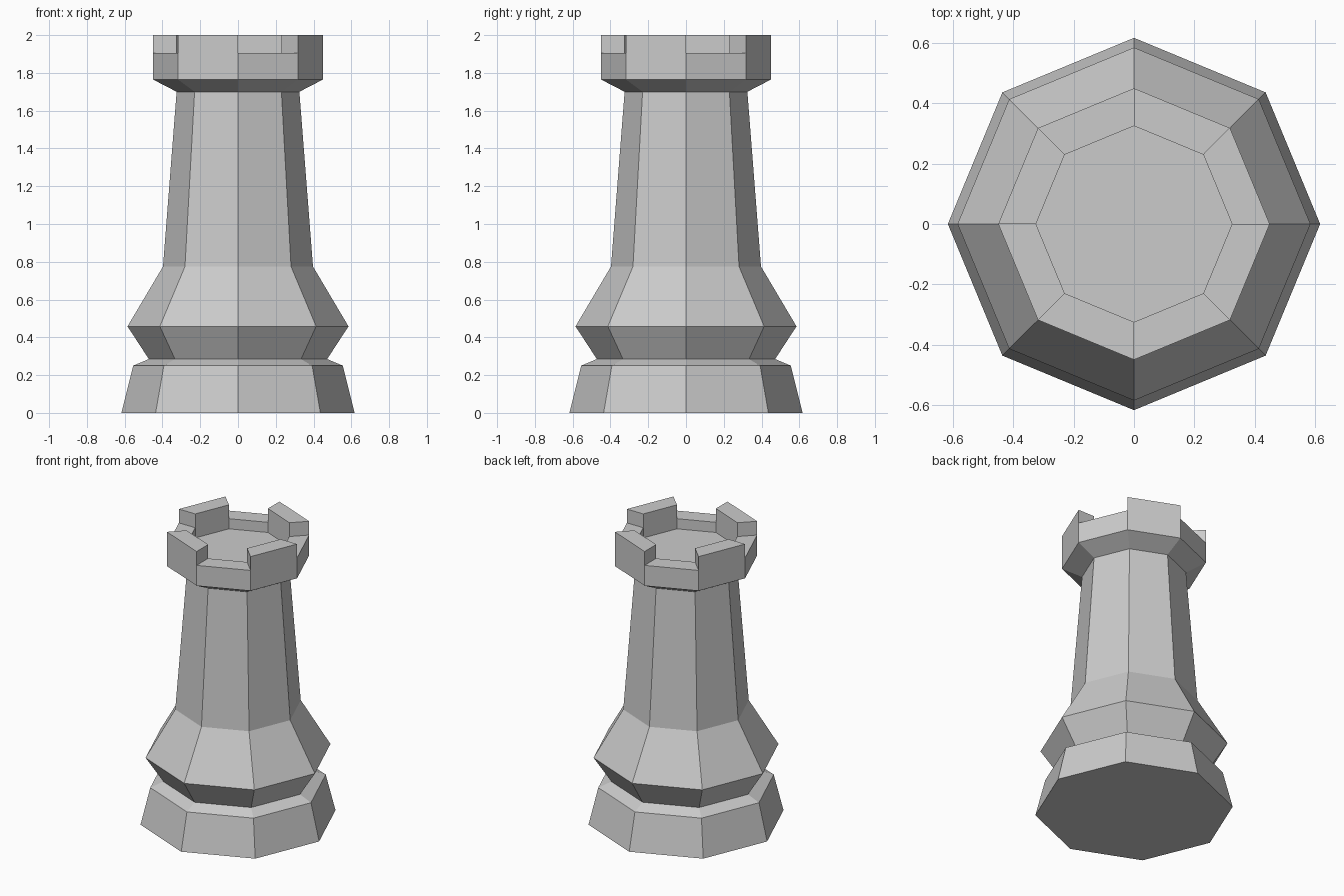
import bpy, bmesh
from math import cos, sin, pi

if "Cube" in bpy.data.objects:
    bpy.data.objects.remove(bpy.data.objects["Cube"])

SIDES = 8
RIM_Z, TOP_Z = 1.905, 2.0
# (corner radius, height) from the foot, up the outside and down into the cup
PROFILE = [(0.617, 0), (0.555, 0.25), (0.472, 0.285), (0.585, 0.458), (0.397, 0.775),
           (0.325, 1.70), (0.45, 1.765), (0.45, RIM_Z), (0.325, RIM_Z), (0.325, 1.835)]
RIM = 7  # profile segment that forms the flat rim

bm = bmesh.new()
rings = [[bm.verts.new((r * cos(2 * pi * k / SIDES), r * sin(2 * pi * k / SIDES), z))
          for k in range(SIDES)] for r, z in PROFILE]

# Eight-sided turned body with a hollow top
rim_faces = []
for i in range(len(rings) - 1):
    a, b = rings[i], rings[i + 1]
    for k in range(SIDES):
        n = (k + 1) % SIDES
        face = bm.faces.new((a[k], a[n], b[n], b[k]))
        if i == RIM:
            rim_faces.append(face)
bm.faces.new(rings[0][::-1])
bm.faces.new(rings[-1])

# Battlements: raise every other rim face
raised = bmesh.ops.extrude_discrete_faces(bm, faces=rim_faces[1::2])["faces"]
for v in {v for f in raised for v in f.verts}:
    v.co.z = TOP_Z

bmesh.ops.recalc_face_normals(bm, faces=bm.faces[:])
mesh = bpy.data.meshes.new("tower_piece")
bm.to_mesh(mesh)
bm.free()
bpy.context.collection.objects.link(bpy.data.objects.new("tower_piece", mesh))
